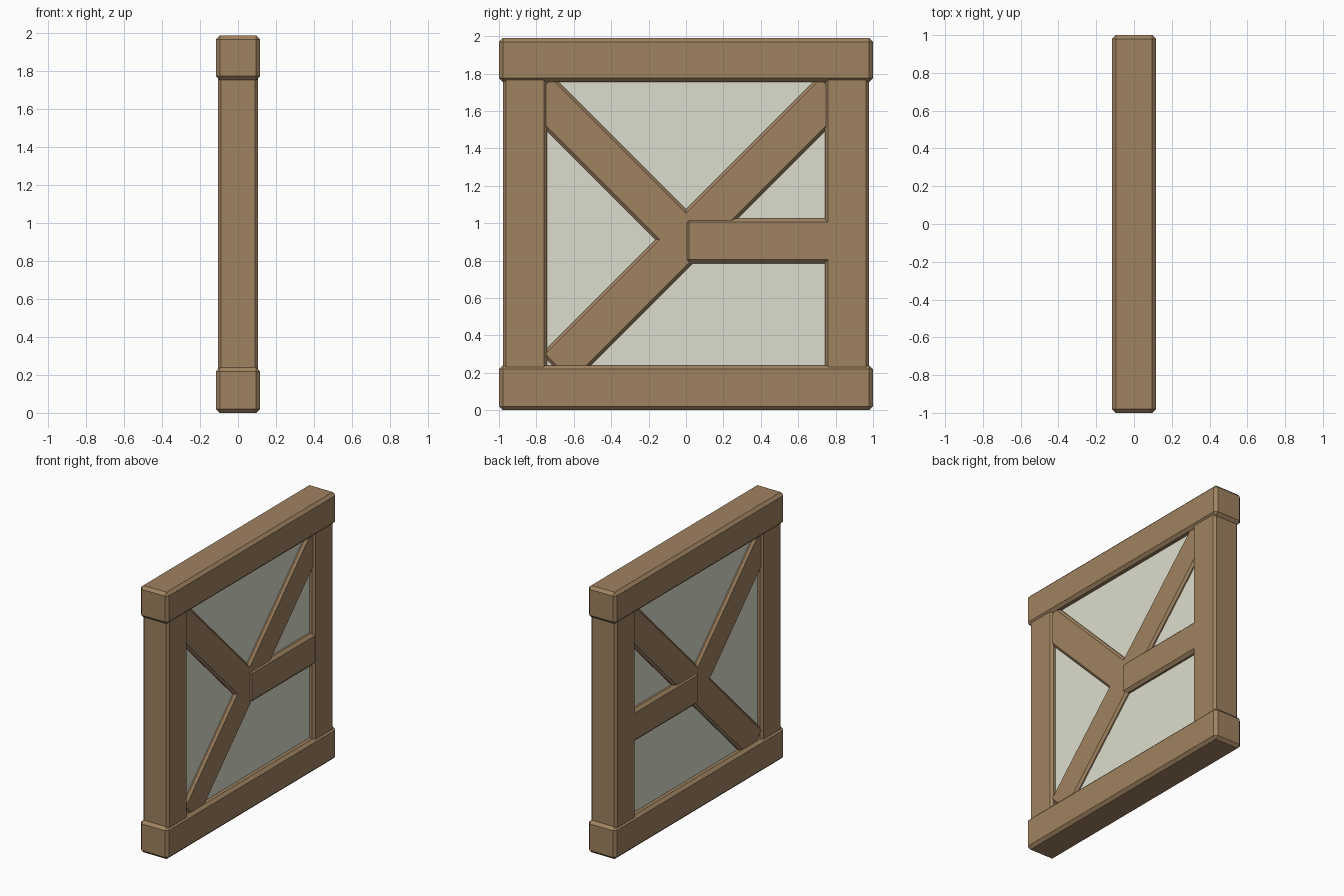
import bpy, bmesh, math
from mathutils import Matrix

if "Cube" in bpy.data.objects:
    bpy.data.objects.remove(bpy.data.objects["Cube"])


def material(name, rgb):
    m = bpy.data.materials.new(name)
    m.diffuse_color = (*rgb, 1)
    m.use_nodes = True
    m.node_tree.nodes["Principled BSDF"].inputs["Base Color"].default_value = m.diffuse_color
    return m


wood = material("wood", (0.35, 0.225, 0.12))
plaster = material("plaster", (0.72, 0.73, 0.61))


def timber(name, size, center, chamfer=0.0, tilt=0.0, mat=wood):
    """Chamfered box, tilted about the x axis."""
    bm = bmesh.new()
    bmesh.ops.create_cube(bm, size=1)
    bmesh.ops.scale(bm, vec=size, verts=bm.verts)
    if chamfer:
        bmesh.ops.bevel(bm, geom=bm.edges[:], offset=chamfer, segments=1, affect='EDGES')
    me = bpy.data.meshes.new(name)
    bm.transform(Matrix.Translation(center) @ Matrix.Rotation(tilt, 4, 'X'))
    bm.to_mesh(me)
    bm.free()
    me.materials.append(mat)
    ob = bpy.data.objects.new(name, me)
    bpy.context.collection.objects.link(ob)
    return ob


def brace(name, side, t0, t1):
    """45 degree brace crossing the joint point, t measured along it."""
    a = math.radians(45)
    t = (t0 + t1) / 2 * math.cos(a)
    timber(name, (0.19, t1 - t0, 0.23), (0, side * t, JOINT_Z + t), 0.016, side * a)


JOINT_Z = 0.912

# Sill and head beams
timber("bottom_beam", (0.234, 2, 0.24), (0, 0, 0.12), 0.021)
timber("top_beam", (0.234, 2, 0.235), (0, 0, 1.8725), 0.021)

# Posts, running into the beams
for side, label in ((-1, "left"), (1, "right")):
    timber(label + "_post", (0.212, 0.235, 1.6), (0, side * 0.861, 1.0), 0.017)

# Long diagonal, and the short one that meets it at the joint
brace("long_brace", 1, -0.98, 1.13)
brace("short_brace", -1, 0.0, 1.13)

# Horizontal rail from the joint to the right post
timber("middle_rail", (0.21, 0.85, 0.24), (0, 0.42, 0.905), 0.02)

# Infill panel
timber("panel", (0.14, 1.6, 1.6), (0, 0, 1.0), mat=plaster)
